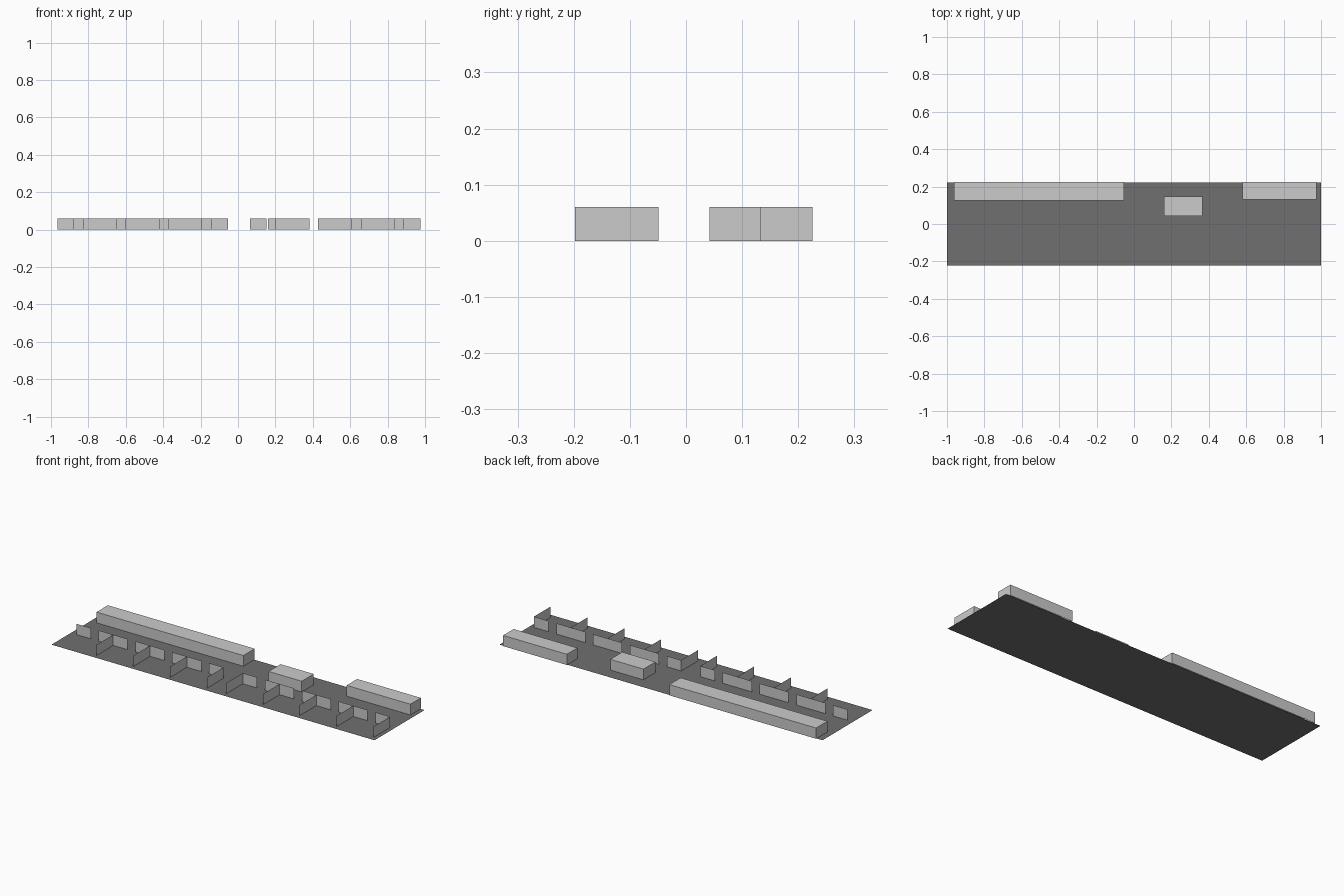
import bpy

if "Cube" in bpy.data.objects:
    bpy.data.objects.remove(bpy.data.objects["Cube"])

H = 0.06             # height of all walls and blocks
Y0, Y1 = -0.198, -0.049   # front and back of the stall row
STEP = 0.228         # stall pitch


def make(name, verts, faces):
    mesh = bpy.data.meshes.new(name)
    mesh.from_pydata(verts, [], faces)
    ob = bpy.data.objects.new(name, mesh)
    bpy.context.collection.objects.link(ob)
    return ob


def wall(name, a, b):
    # single-sheet upright wall between two plan points
    return make(name, [(*a, 0), (*b, 0), (*b, H), (*a, H)], [(0, 1, 2, 3)])


def block(name, x0, x1, y0, y1):
    # box resting on the floor, open underneath
    plan = [(x0, y0), (x1, y0), (x1, y1), (x0, y1)]
    verts = [(*p, z) for z in (0, H) for p in plan]
    sides = [(i, (i + 1) % 4, (i + 1) % 4 + 4, i + 4) for i in range(4)]
    return make(name, verts, sides + [(4, 5, 6, 7)])


# Dark floor sheet
floor = make("floor", [(-1, -.221, 0), (1, -.221, 0), (1, .221, 0), (-1, .221, 0)],
             [(0, 1, 2, 3)])
dark = bpy.data.materials.new("dark_floor")
dark.diffuse_color = (0.16, 0.16, 0.16, 1)
dark.use_nodes = True
dark.node_tree.nodes["Principled BSDF"].inputs["Base Color"].default_value = dark.diffuse_color
floor.data.materials.append(dark)

# Solid blocks along the back
block("long_block", -0.963, -0.054, 0.125, 0.225)
block("middle_block", 0.16, 0.365, 0.042, 0.148)
block("end_block", 0.58, 0.975, 0.132, 0.225)

# Two groups of four stalls: dividers, and back panels with door gaps between
for side, start, dividers in (("left", -0.966, range(1, 5)), ("right", 0.064, range(0, 5))):
    for i in dividers:
        x = start + i * STEP
        wall(f"{side}_divider_{i}", (x, Y0), (x, Y1))
    end = start + 4 * STEP
    for i in range(5):
        x = start + i * STEP
        wall(f"{side}_back_panel_{i}",
             (max(start, x - 0.091), Y1), (min(end, x + 0.089), Y1))
